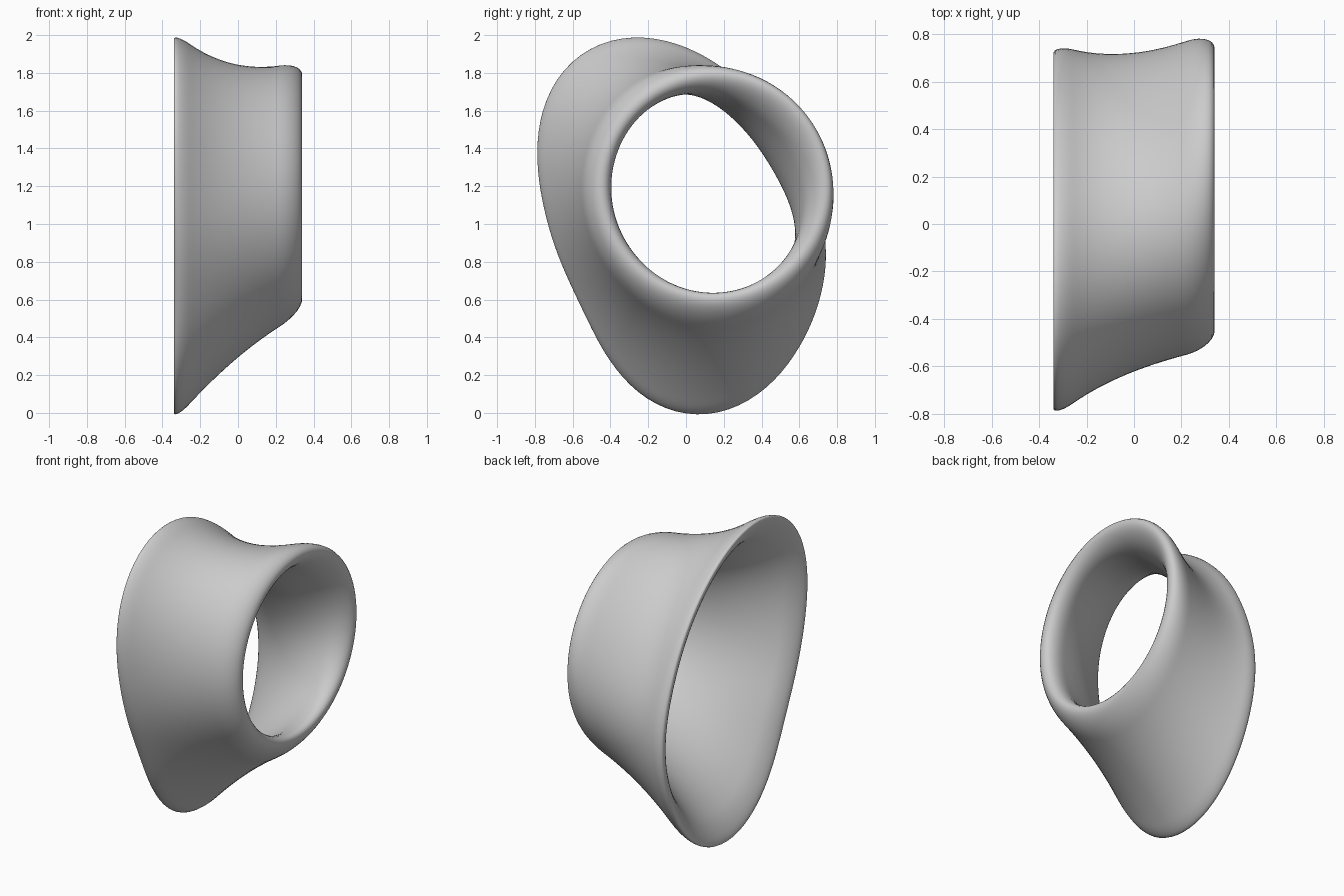
import bpy, bmesh
from math import sin, cos, pi

cube = bpy.data.objects.get("Cube")
if cube:
    bpy.data.objects.remove(cube, do_unlink=True)

SEGMENTS = 112
STATIONS = 24
LIP_STEPS = 14
HALF_LENGTH = 0.34
BACK_LIP, FRONT_LIP = 0.08, 0.12    # length of the rounded ends
RING_CENTRE, RING_RADIUS = (0.145, 1.195), 0.668
FLARE_CENTRE = (0.0, 1.0)
# egg-shaped flare: radius at equal angles, starting at +y and turning towards +z
FLARE_RADII = [0.755, 0.72, 0.75, 0.84, 0.965, 1.095, 1.04, 0.89,
               0.76, 0.715, 0.765, 0.91, 1.045, 1.01, 0.91, 0.81]


def flare_radius(angle):
    """Smooth closed curve through the flare radii, from low harmonics."""
    count = len(FLARE_RADII)
    total = 0
    for k, r in enumerate(FLARE_RADII):
        a = angle - 2 * pi * k / count
        total += r * (1 + 2 * sum(cos(m * a) for m in range(1, 6))) / count
    return total


def surface_point(angle, x, depth):
    """Point on the tube: depth runs from 0 outside to 1 inside the wall."""
    t = (x + HALF_LENGTH) / (2 * HALF_LENGTH)
    blend = t * (1.35 - 0.35 * t)
    waist = 0.125 * sin(pi * t ** 0.8) * (0.5 + 0.5 * cos(angle - 0.28 * pi)) ** 2
    wall = 0.10 + 0.05 * (1 - (1 - t) ** 4)
    radius = ((1 - blend) * flare_radius(angle) + blend * RING_RADIUS
              - waist - wall * depth)
    cy, cz = ((1 - blend) * f + blend * r for f, r in zip(FLARE_CENTRE, RING_CENTRE))
    return (x, cy + radius * cos(angle), cz + radius * sin(angle))


# wall cross-section as (x, depth): outside, front lip, inside, back lip
back = -HALF_LENGTH + BACK_LIP
front = HALF_LENGTH - FRONT_LIP
stations = [back + (front - back) * i / STATIONS for i in range(STATIONS + 1)]
lip = [pi * i / LIP_STEPS for i in range(1, LIP_STEPS)]
section = [(x, 0) for x in stations]
section += [(front + FRONT_LIP * sin(p), (1 - cos(p)) / 2) for p in lip]
section += [(x, 1) for x in reversed(stations)]
section += [(back - BACK_LIP * sin(p), (1 + cos(p)) / 2) for p in lip]

# sweep the cross-section around the opening
bm = bmesh.new()
loops = [[bm.verts.new(surface_point(2 * pi * s / SEGMENTS, *p)) for p in section]
         for s in range(SEGMENTS)]
for s in range(SEGMENTS):
    here, there = loops[s], loops[(s + 1) % SEGMENTS]
    for i in range(len(section)):
        j = (i + 1) % len(section)
        bm.faces.new((here[i], here[j], there[j], there[i]))
bmesh.ops.recalc_face_normals(bm, faces=bm.faces)
mesh = bpy.data.meshes.new("flared_collar")
bm.to_mesh(mesh)
bm.free()

# single grey finish
GREY = (0.6, 0.6, 0.6, 1)
grey = bpy.data.materials.new("light grey")
grey.use_nodes = True
grey.diffuse_color = GREY
grey.node_tree.nodes["Principled BSDF"].inputs["Base Color"].default_value = GREY
mesh.materials.append(grey)

collar = bpy.data.objects.new("flared_collar", mesh)
bpy.context.collection.objects.link(collar)
bpy.ops.object.select_all(action="DESELECT")
collar.select_set(True)
bpy.context.view_layer.objects.active = collar
bpy.ops.object.shade_smooth_by_angle(angle=pi / 3)
